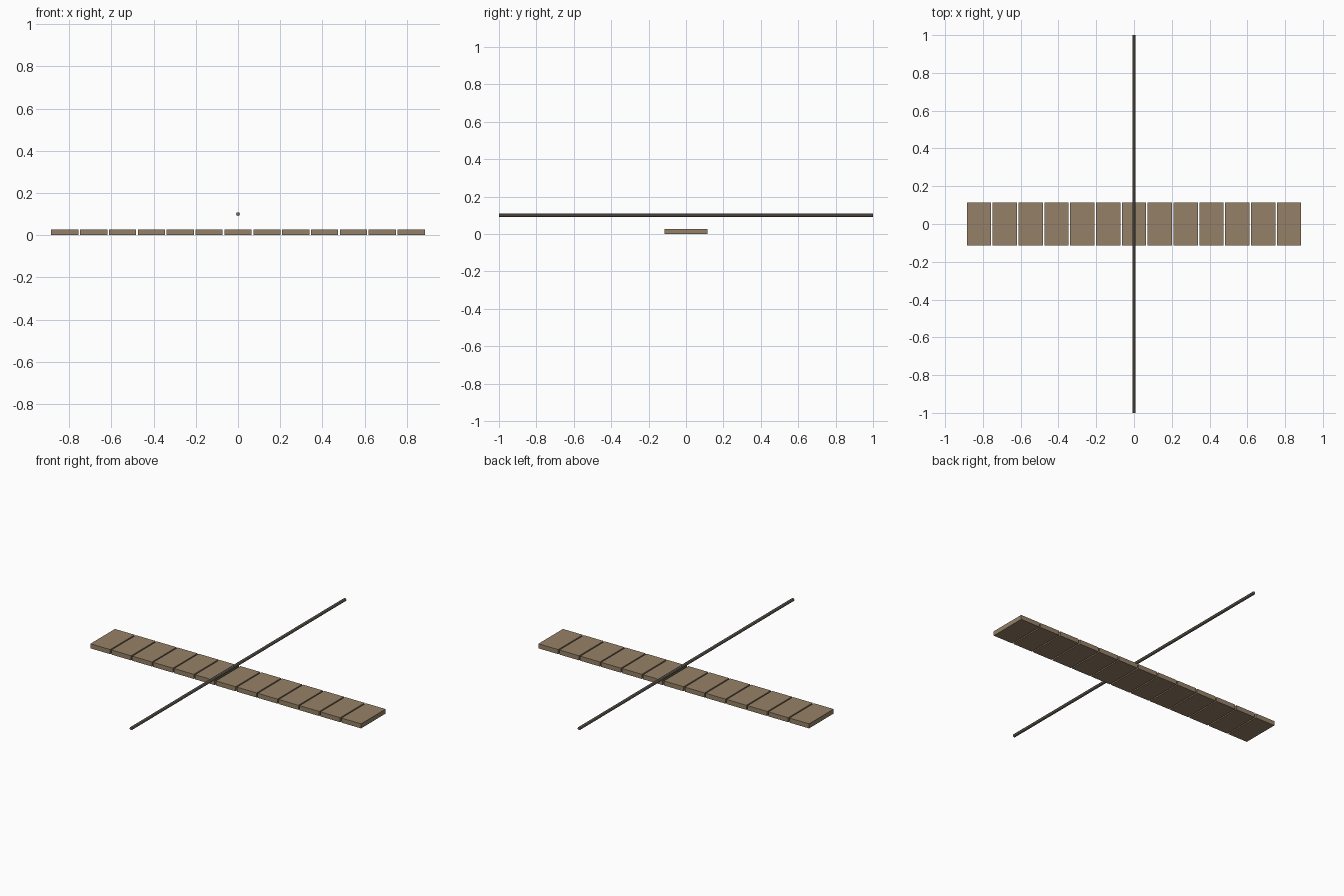
import bpy, math

if "Cube" in bpy.data.objects:
    bpy.data.objects.remove(bpy.data.objects["Cube"])

def material(name, color):
    m = bpy.data.materials.new(name)
    m.diffuse_color = (*color, 1)
    m.use_nodes = True
    m.node_tree.nodes["Principled BSDF"].inputs["Base Color"].default_value = m.diffuse_color
    return m

wood = material("wood", (0.30, 0.22, 0.135))
dark = material("dark_rod", (0.18, 0.155, 0.12))

COUNT, HALF_LENGTH = 13, 0.885
SLAB_W, SLAB_D, SLAB_H = 0.129, 0.229, 0.027
PITCH = (2 * HALF_LENGTH - SLAB_W) / (COUNT - 1)

# row of separate planks
for i in range(COUNT):
    x = (i - (COUNT - 1) / 2) * PITCH
    bpy.ops.mesh.primitive_cube_add(size=1, location=(x, 0, SLAB_H / 2))
    plank = bpy.context.object
    plank.name = f"plank_{i + 1}"
    plank.scale = (SLAB_W, SLAB_D, SLAB_H)
    bpy.ops.object.transform_apply(location=False, rotation=False, scale=True)
    plank.data.materials.append(wood)

# long thin rod crossing above the planks
bpy.ops.mesh.primitive_cylinder_add(vertices=8, radius=0.009, depth=2,
                                    location=(0, 0, 0.1),
                                    rotation=(math.pi / 2, 0, 0))
rod = bpy.context.object
rod.name = "cross_rod"
rod.data.materials.append(dark)
